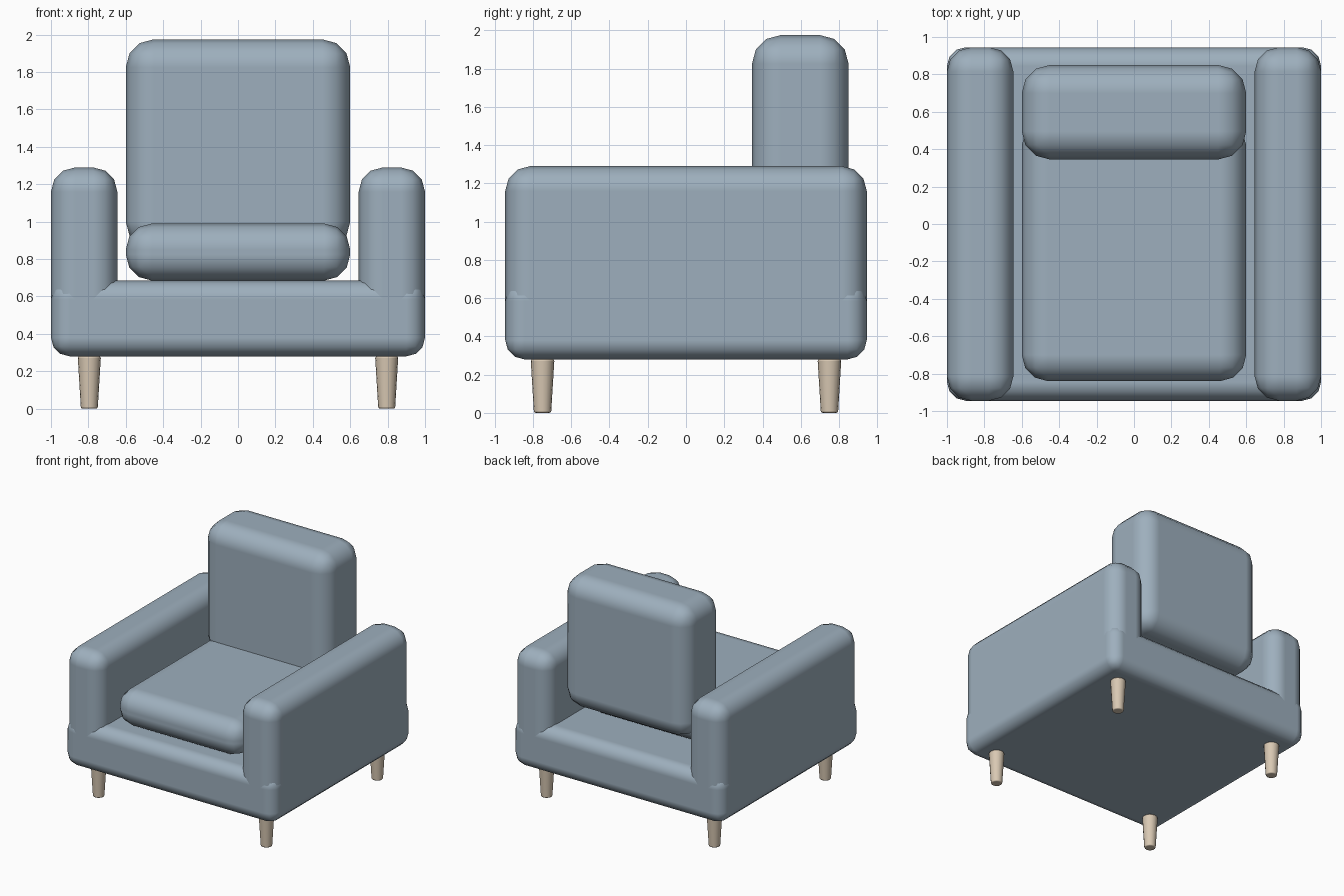
import bpy
import math
from mathutils import Matrix

if "Cube" in bpy.data.objects:
    bpy.data.objects.remove(bpy.data.objects["Cube"], do_unlink=True)


def make_material(name, rgb):
    mat = bpy.data.materials.new(name)
    mat.use_nodes = True
    colour = (*rgb, 1.0)
    mat.diffuse_color = colour
    bsdf = next(n for n in mat.node_tree.nodes if n.type == "BSDF_PRINCIPLED")
    bsdf.inputs["Base Color"].default_value = colour
    return mat


fabric = make_material("blue_grey_fabric", (0.34, 0.43, 0.51))
wood = make_material("pale_wood", (0.69, 0.58, 0.45))


def finish(obj, name, mat, bevel, segments):
    """Name, colour, round and smooth a part."""
    obj.name = name
    obj.data.name = name
    obj.data.materials.append(mat)
    bpy.ops.object.shade_smooth()
    mod = obj.modifiers.new("rounded_edges", "BEVEL")
    mod.width = bevel
    mod.segments = segments
    mod.limit_method = "ANGLE"
    mod.angle_limit = math.radians(40)
    mod.harden_normals = True


def padded_box(name, low, high, bevel):
    """Upholstered block between two corners."""
    size = [h - l for l, h in zip(low, high)]
    centre = [(h + l) / 2 for l, h in zip(low, high)]
    bpy.ops.mesh.primitive_cube_add(size=1, location=centre)
    obj = bpy.context.object
    obj.data.transform(Matrix.Diagonal((*size, 1)))
    finish(obj, name, fabric, bevel, 3)


# Base, seat cushion and back cushion
padded_box("base", (-1, -0.945, 0.28), (1, 0.945, 0.685), 0.1)
padded_box("seat_cushion", (-0.6, -0.84, 0.685), (0.6, 0.56, 0.99), 0.14)
padded_box("back_cushion", (-0.6, 0.345, 0.85), (0.6, 0.85, 1.975), 0.15)

# Arms, sunk into the base
padded_box("left_arm", (0.645, -0.945, 0.4), (1, 0.945, 1.29), 0.13)
padded_box("right_arm", (-1, -0.945, 0.4), (-0.645, 0.945, 1.29), 0.13)

# Tapered legs
for side, x in (("left", 0.795), ("right", -0.795)):
    for end, y in (("front", -0.75), ("back", 0.75)):
        bpy.ops.mesh.primitive_cone_add(vertices=16, radius1=0.045, radius2=0.062,
                                        depth=0.28, location=(x, y, 0.14))
        finish(bpy.context.object, f"{end}_{side}_leg", wood, 0.01, 2)
